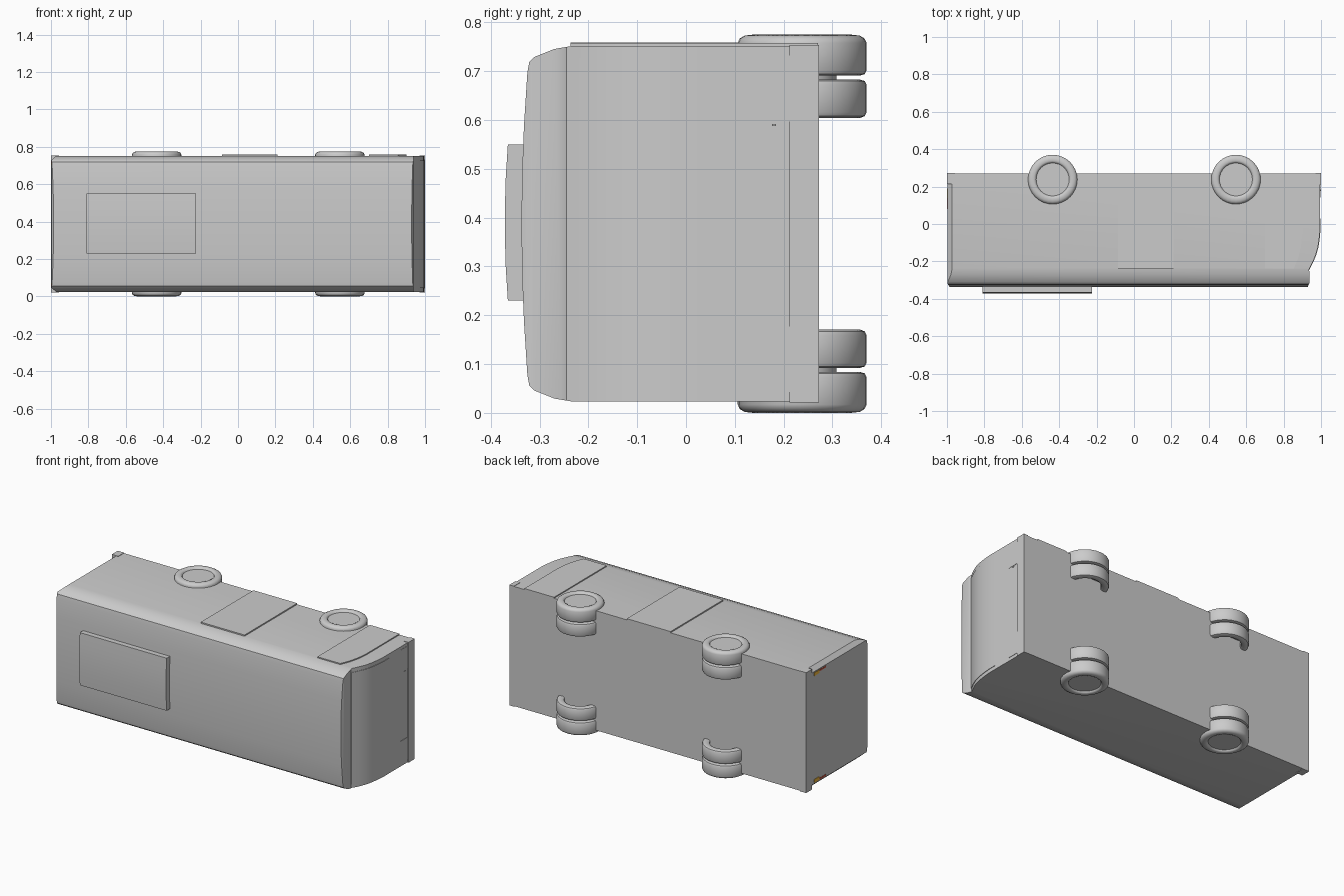
import bpy, bmesh, math
from mathutils import Vector, Matrix

if "Cube" in bpy.data.objects:
    bpy.data.objects.remove(bpy.data.objects["Cube"])

ZC = 0.3875  # mid-plane of the bus, which lies on its side


def finish(name, bm, color=None, angle=30):
    bmesh.ops.recalc_face_normals(bm, faces=bm.faces)
    me = bpy.data.meshes.new(name)
    bm.to_mesh(me)
    bm.free()
    ob = bpy.data.objects.new(name, me)
    bpy.context.collection.objects.link(ob)
    if color:
        mat = bpy.data.materials.new(name + "_paint")
        mat.diffuse_color = color
        mat.use_nodes = True
        mat.node_tree.nodes["Principled BSDF"].inputs["Base Color"].default_value = mat.diffuse_color
        me.materials.append(mat)
    bpy.ops.object.select_all(action='DESELECT')
    ob.select_set(True)
    bpy.context.view_layer.objects.active = ob
    bpy.ops.object.shade_smooth_by_angle(angle=math.radians(angle))
    return ob


def prism(name, pts, a, b, axis='z', color=None):
    """Extrude a profile: (x, y) along z or (y, z) along x."""
    bm = bmesh.new()
    def at(p, h):
        return (p[0], p[1], h) if axis == 'z' else (h, p[0], p[1])
    lo = [bm.verts.new(at(p, a)) for p in pts]
    hi = [bm.verts.new(at(p, b)) for p in pts]
    n = len(pts)
    bm.faces.new(lo)
    bm.faces.new(hi)
    for i in range(n):
        j = (i + 1) % n
        bm.faces.new((lo[i], lo[j], hi[j], hi[i]))
    return finish(name, bm, color)


def box(name, x0, x1, y0, y1, z0, z1, color=None):
    return prism(name, [(x0, y0), (x1, y0), (x1, y1), (x0, y1)], z0, z1, 'z', color)


# Body: side profile intersected with the cross-section
nose = [(0.995, 0.03), (0.995, -0.02), (0.991, -0.07), (0.984, -0.12),
        (0.972, -0.165), (0.955, -0.205), (0.934, -0.245)]
side = [(-0.997, 0.27), (0.995, 0.27)] + nose + [(0.938, -0.255), (0.938, -0.315),
        (0.925, -0.345), (-0.98, -0.345), (-0.997, -0.32)]
body = prism("bus_body", side, -0.1, 0.9)
half = [(0.27, 0.364), (-0.235, 0.364), (-0.27, 0.358), (-0.31, 0.342),
        (-0.321, 0.332), (-0.325, 0.31), (-0.332, 0.2), (-0.336, 0.1)]
section = [(y, ZC + z) for y, z in half] + [(-0.337, ZC)] + \
          [(y, ZC - z) for y, z in reversed(half)]
cutter = prism("section_cutter", section, -1.2, 1.2, 'x')
cutter.hide_render = True
mod = body.modifiers.new("section", 'BOOLEAN')
mod.operation = 'INTERSECT'
mod.solver = 'EXACT'
mod.object = cutter
bpy.context.view_layer.objects.active = body
body.select_set(True)
bpy.ops.object.modifier_apply(modifier=mod.name)
bpy.data.objects.remove(cutter)

# Chamfered rear corners
bm = bmesh.new()
bm.from_mesh(body.data)
for s in (1, -1):
    res = bmesh.ops.bisect_plane(
        bm, geom=bm.verts[:] + bm.edges[:] + bm.faces[:],
        plane_co=(-0.972, 0, ZC + s * 0.364), plane_no=(-1, 0, s * 1.1), clear_outer=True)
    cut = [e for e in res['geom_cut'] if isinstance(e, bmesh.types.BMEdge)]
    bmesh.ops.holes_fill(bm, edges=cut)
bmesh.ops.recalc_face_normals(bm, faces=bm.faces)
bm.to_mesh(body.data)
bm.free()
bpy.ops.object.shade_smooth_by_angle(angle=math.radians(30))

# Bumpers
box("front_bumper", 0.97, 1.0, 0.212, 0.272, 0.021, 0.754)
box("rear_bumper", -1.0, -0.957, 0.215, 0.272, 0.021, 0.754)

# Windscreen following the nose curve
outer = [(x + 0.003, y) for x, y in nose]
inner = [(x - 0.01, y) for x, y in reversed(nose)]
prism("windscreen", outer + inner, 0.045, 0.727)

# Headlight panels and rear lamps, both sides
for s, tag in ((1, "upper"), (-1, "lower")):
    def span(a, b):
        return sorted((ZC + s * a, ZC + s * b))
    box("headlight_panel_" + tag, 0.98, 0.997, 0.142, 0.212, *span(0.21, 0.345))
    box("indicator_lamp_" + tag, -0.999, -0.985, 0.14, 0.19, *span(0.315, 0.335),
        (0.9, 0.5, 0.05, 1))
    box("brake_lamp_" + tag, -0.999, -0.985, 0.08, 0.14, *span(0.325, 0.335),
        (0.6, 0.1, 0.06, 1))

# Small latch on the nose
box("front_latch", 0.99, 0.999, 0.176, 0.184, 0.588, 0.592)

# Doors on one side
box("middle_door", -0.085, 0.21, -0.237, 0.27, 0.74, 0.759)
prism("front_door", [(0.7, 0.27), (0.7, -0.237), (0.855, -0.237), (0.878, -0.18),
                     (0.893, -0.12), (0.9, -0.05), (0.9, 0.27)], 0.74, 0.758)

# Roof unit with a slightly crowned top
prism("roof_unit", [(-0.31, 0.23), (-0.365, 0.23), (-0.37, 0.31), (-0.371, 0.39),
                    (-0.37, 0.47), (-0.365, 0.55), (-0.31, 0.55)], -0.81, -0.225, 'x')

# Twin wheels: lathe a profile of (radius, height)
wheel = [(0, 0.764), (0.088, 0.764), (0.092, 0.771), (0.1, 0.775), (0.118, 0.773),
         (0.128, 0.767), (0.132, 0.758), (0.132, 0.702), (0.128, 0.694), (0.118, 0.691),
         (0.07, 0.691), (0.07, 0.683), (0.118, 0.683), (0.128, 0.68), (0.132, 0.672),
         (0.132, 0.616), (0.128, 0.608), (0.118, 0.604), (0.1, 0.604), (0.09, 0.61),
         (0.088, 0.65), (0, 0.65)]
for x, tag in ((-0.435, "rear"), (0.545, "front")):
    for s, lr in ((1, "upper"), (-1, "lower")):
        bm = bmesh.new()
        c = Vector((x, 0.238, 0))
        vs = [bm.verts.new(c + Vector((r, 0, ZC + s * (h - ZC)))) for r, h in wheel]
        es = [bm.edges.new(p) for p in zip(vs, vs[1:])]
        bmesh.ops.spin(bm, geom=vs + es, cent=c, axis=(0, 0, 1),
                       angle=math.tau, steps=32, use_merge=True)
        bmesh.ops.remove_doubles(bm, verts=bm.verts, dist=1e-5)
        finish(tag + "_twin_wheel_" + lr, bm, angle=40)
